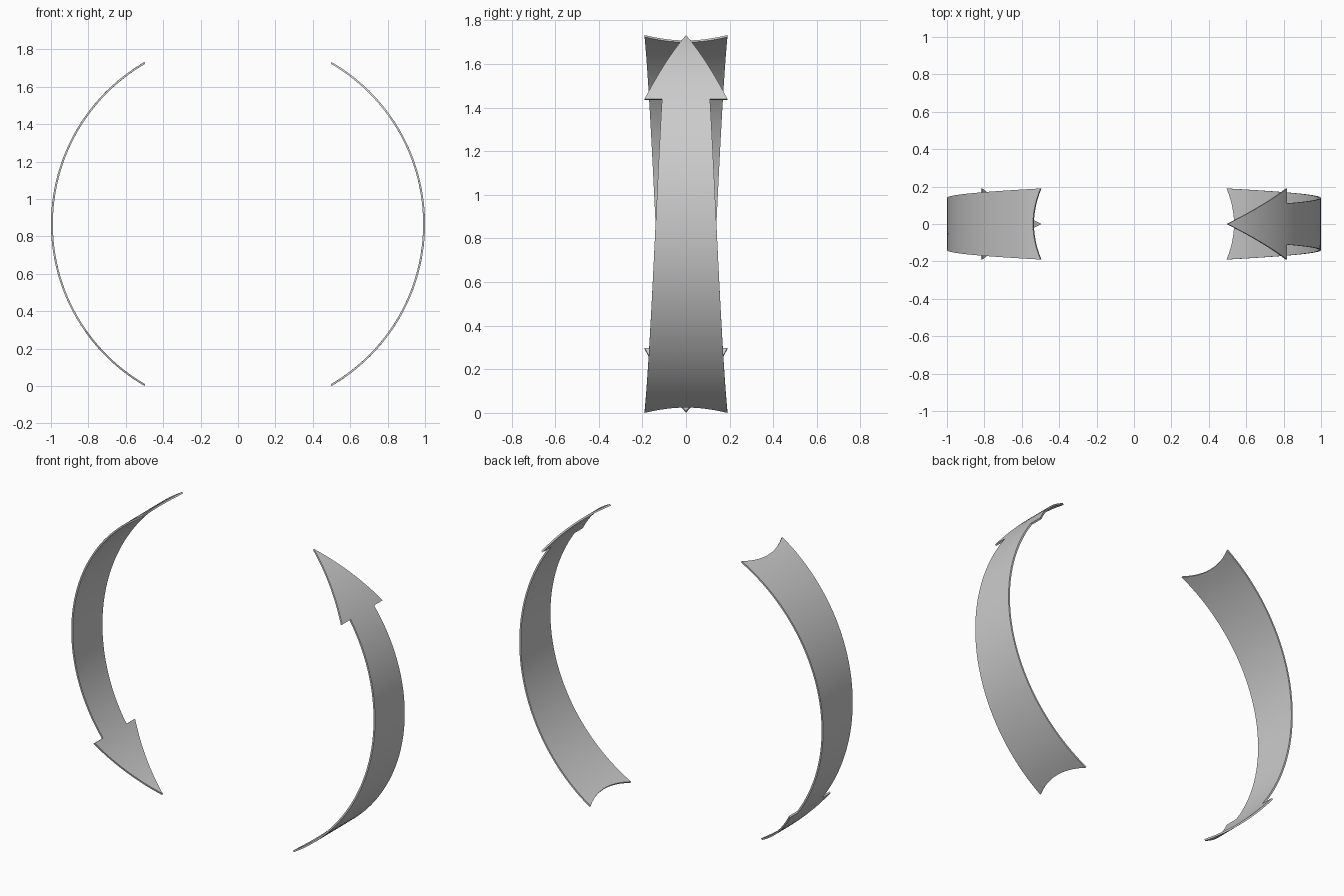
import bpy
import bmesh
from math import cos, sin, radians, pi

cube = bpy.data.objects.get("Cube")
if cube:
    bpy.data.objects.remove(cube, do_unlink=True)

# One plain grey for everything
grey = bpy.data.materials.new("plain_grey")
grey.use_nodes = True
colour = (0.6, 0.6, 0.6, 1)
grey.diffuse_color = colour
bsdf = grey.node_tree.nodes["Principled BSDF"]
bsdf.inputs["Base Color"].default_value = colour
bsdf.inputs["Roughness"].default_value = 0.6

THICK = 0.01
END, NECK, NOTCH = 60, 35, 2.7      # degrees along the arc
WING = 0.19                         # half width of head and tail
COLS = 12
CENTRE_Z = sin(radians(END))


def half_width(angle):
    """Shaft narrows evenly from tail to neck."""
    return WING + (0.11 - WING) * (angle + END) / (NECK + END)


def add_strip(bm, columns, rows, place):
    """Grid of quads on the unit cylinder; place(c, t) gives (angle, y)."""
    grid = []
    for r in range(rows + 1):
        line = []
        for c in columns:
            angle, y = place(c, r / rows)
            a = radians(angle)
            line.append(bm.verts.new((cos(a), y, sin(a))))
        grid.append(line)
    for low, high in zip(grid, grid[1:]):
        for i in range(len(columns) - 1):
            bm.faces.new((low[i], low[i + 1], high[i + 1], high[i]))


def shaft_point(u, t):
    # Tail edge is scooped inwards between its two corners
    start = -END + NOTCH * (1 - u * u)
    angle = start + (NECK - start) * t
    return angle, u * half_width(angle)


def head_point(y, t):
    return NECK + (END - NECK) * t, y * (1 - t)


def curved_arrow(name, turn):
    bm = bmesh.new()
    across = [2 * i / COLS - 1 for i in range(COLS + 1)]
    add_strip(bm, across, 40, shaft_point)
    neck = [u * half_width(NECK) for u in across]
    add_strip(bm, [-WING] + neck + [WING], 12, head_point)
    bmesh.ops.remove_doubles(bm, verts=bm.verts, dist=0.0001)
    mesh = bpy.data.meshes.new(name)
    bm.to_mesh(mesh)
    bm.free()
    mesh.materials.append(grey)

    arrow = bpy.data.objects.new(name, mesh)
    bpy.context.collection.objects.link(arrow)
    arrow.location.z = CENTRE_Z
    arrow.rotation_euler.y = turn
    bpy.ops.object.select_all(action='DESELECT')
    arrow.select_set(True)
    bpy.context.view_layer.objects.active = arrow

    # Sheet thickness grows inwards
    solid = arrow.modifiers.new("thickness", 'SOLIDIFY')
    solid.thickness = THICK
    solid.offset = -1
    bpy.ops.object.modifier_apply(modifier=solid.name)
    bpy.ops.object.shade_smooth_by_angle(angle=radians(30))


curved_arrow("left_arrow_up", 0)
curved_arrow("right_arrow_down", pi)
